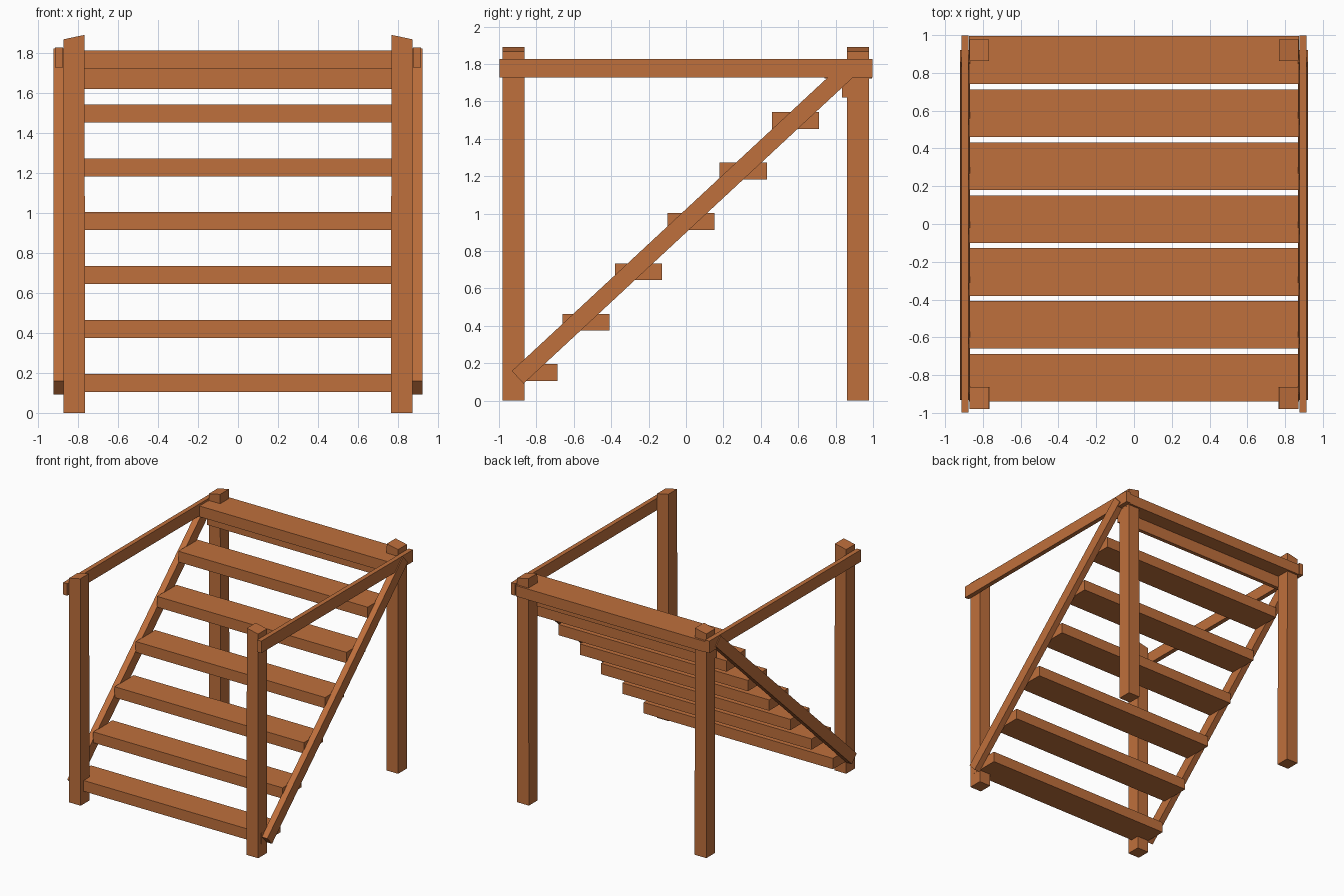
import bpy, math
from mathutils import Matrix, Vector

if "Cube" in bpy.data.objects:
    bpy.data.objects.remove(bpy.data.objects["Cube"])

wood = bpy.data.materials.new("orange_wood")
wood.diffuse_color = (0.52, 0.16, 0.045, 1)
wood.use_nodes = True
wood.node_tree.nodes["Principled BSDF"].inputs["Base Color"].default_value = wood.diffuse_color


def beam(name, lo, hi):
    """Axis-aligned timber between two corners."""
    bpy.ops.mesh.primitive_cube_add(size=1)
    ob = bpy.context.object
    ob.name = name
    lo, hi = Vector(lo), Vector(hi)
    ob.data.transform(Matrix.Translation((lo + hi) / 2) @ Matrix.Diagonal((*(hi - lo), 1)))
    ob.data.materials.append(wood)
    return ob


# Treads, the last one being the top landing plank
for i in range(7):
    y, z = -0.94 + 0.28 * i, 0.105 + 0.2695 * i
    beam(f"tread_{i + 1}", (-0.873, y, z), (0.873, y + (0.255 if i == 6 else 0.252), z + 0.09))

# Cross beam under the landing
beam("landing_cross_beam", (-0.87, 0.835, 1.62), (0.87, 0.867, 1.722))

for side, s in (("left", -1), ("right", 1)):
    # Posts, with tops sloping down towards the outside
    for end, y0 in (("front", -0.98), ("back", 0.862)):
        xs = sorted((s * 0.764, s * 0.872))
        post = beam(f"{end}_{side}_post", (xs[0], y0, 0), (xs[1], y0 + 0.116, 1.89))
        for v in post.data.vertices:
            if v.co.z > 1 and abs(v.co.x) > 0.82:
                v.co.z = 1.868
            if v.co.z > 1 and abs(v.co.x) < 0.82:
                v.co.x += s * 0.004

    # Handrail
    xs = sorted((s * 0.876, s * 0.914))
    beam(f"{side}_handrail", (xs[0], -0.998, 1.727), (xs[1], 0.998, 1.827))

    # Sloping stringer
    a, b = Vector((0, -0.9, 0.125)), Vector((0, 0.89, 1.788))
    xs = sorted((s * 0.869, s * 0.922))
    half = (b - a).length / 2
    stringer = beam(f"{side}_stringer", (xs[0], -half, -0.046), (xs[1], half, 0.046))
    angle = math.atan2(b.z - a.z, b.y - a.y)
    stringer.data.transform(Matrix.Translation((a + b) / 2) @ Matrix.Rotation(angle, 4, 'X'))
